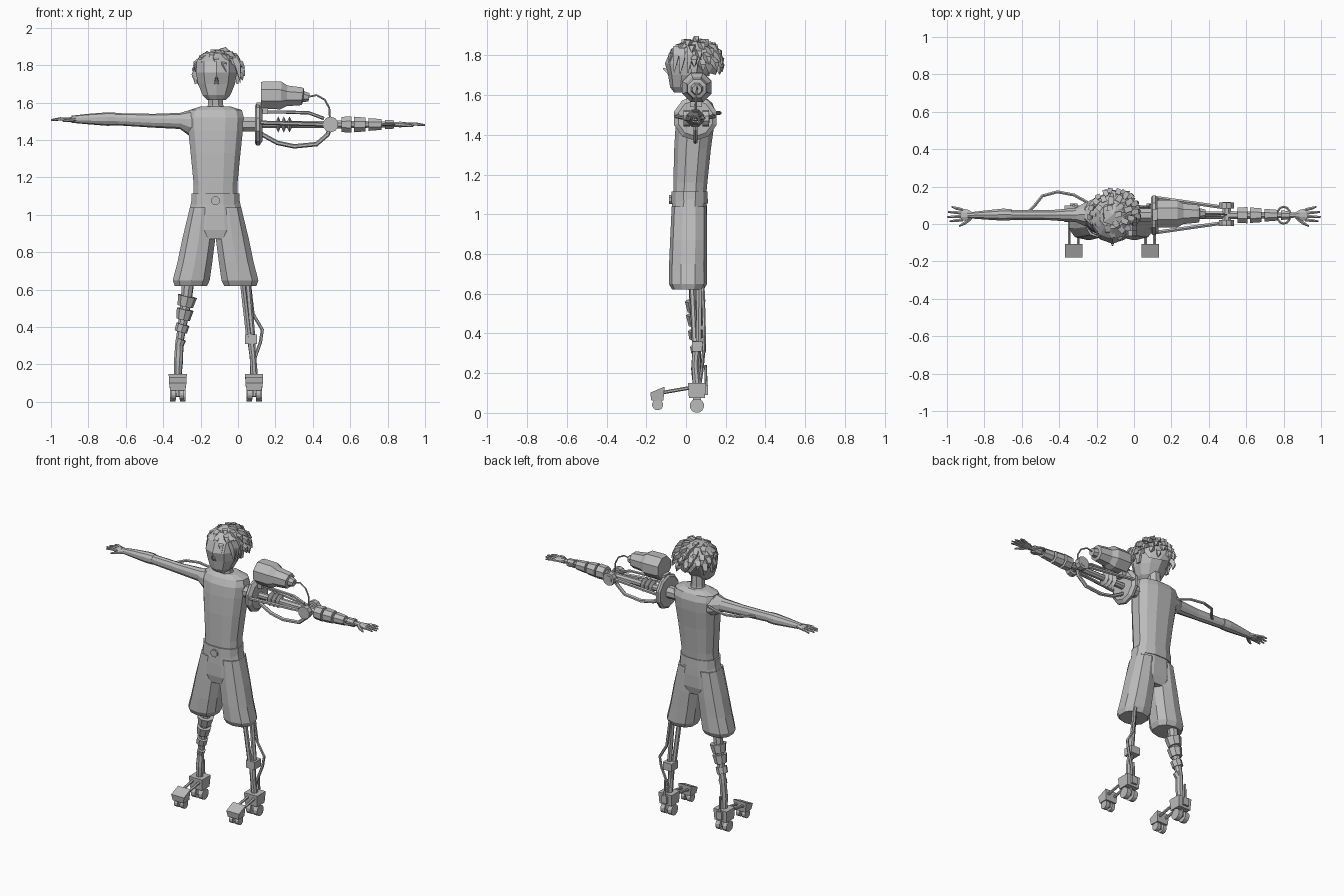
import bpy, bmesh, math, random
from mathutils import Vector, Quaternion

random.seed(4)
grey = bpy.data.materials.new("plain_grey")
grey.diffuse_color = (0.5, 0.5, 0.5, 1)
CX = -0.12                                  # the body's own mid line


def finish(name, bm):
    bmesh.ops.recalc_face_normals(bm, faces=bm.faces)
    me = bpy.data.meshes.new(name)
    bm.to_mesh(me)
    bm.free()
    me.materials.append(grey)
    ob = bpy.data.objects.new(name, me)
    bpy.context.collection.objects.link(ob)
    return ob


def skin(name, rings):
    bm = bmesh.new()
    vs = [[bm.verts.new(p) for p in r] for r in rings]
    n = len(vs[0])
    for a, b in zip(vs, vs[1:]):
        for i in range(n):
            j = (i + 1) % n
            bm.faces.new((a[i], a[j], b[j], b[i]))
    bm.faces.new(vs[0])
    bm.faces.new(vs[-1])
    return finish(name, bm)


def loft(name, rows, n=10, axis='z', power=1.0):
    """Rows are x, y, z and two radii; rings lie across the axis."""
    rings = []
    for x, y, z, ra, rb in rows:
        ring = []
        for i in range(n):
            t = 2 * math.pi * (i + 0.5) / n
            c, s = math.cos(t), math.sin(t)
            c = math.copysign(abs(c) ** power, c) * ra
            s = math.copysign(abs(s) ** power, s) * rb
            ring.append((x + c, y + s, z) if axis == 'z' else (x, y + c, z + s))
        rings.append(ring)
    return skin(name, rings)


def tube(name, pts, r, n=8):
    """Sweep a circle along points; r is one radius or one per point."""
    pts = [Vector(p) for p in pts]
    rs = r if isinstance(r, (list, tuple)) else [r] * len(pts)
    q, old, rings = None, None, []
    for i, p in enumerate(pts):
        t = (pts[min(i + 1, len(pts) - 1)] - pts[max(i - 1, 0)]).normalized()
        q = t.to_track_quat('Z', 'Y') if q is None else old.rotation_difference(t) @ q
        old = t
        rings.append([p + q @ Vector((math.cos(a) * rs[i], math.sin(a) * rs[i], 0))
                      for a in (2 * math.pi * (k + 0.5) / n for k in range(n))])
    return skin(name, rings)


def box(name, lo, hi, taper=1.0):
    lo, hi = Vector(lo), Vector(hi)
    bm = bmesh.new()
    bmesh.ops.create_cube(bm, size=1)
    for v in bm.verts:
        k = taper if v.co.z < 0 else 1
        v.co = (lo + hi) / 2 + Vector((v.co.x * (hi.x - lo.x) * k,
                                       v.co.y * (hi.y - lo.y) * k, v.co.z * (hi.z - lo.z)))
    return finish(name, bm)


# torso, neck and head
loft("torso", [(CX, .018, 1.08, .122, .085), (CX, .022, 1.16, .12, .088),
               (CX, .033, 1.33, .137, .095), (CX, .045, 1.45, .15, .1),
               (CX, .052, 1.52, .155, .098), (CX, .055, 1.56, .145, .08),
               (CX, .055, 1.58, .08, .055)], 12, power=.8)
loft("neck", [(CX, .05, 1.55, .055, .052), (CX, .045, 1.59, .044, .045),
              (CX, .04, 1.66, .044, .045)], 8)
loft("head", [(-.115, -.015, 1.613, .05, .045), (-.115, -.005, 1.64, .078, .075),
              (-.115, .01, 1.70, .104, .1), (-.115, .022, 1.76, .115, .128),
              (-.115, .035, 1.82, .112, .115), (-.115, .045, 1.865, .07, .07)], 10)
tube("nose", [(-.115, -.08, 1.71), (-.115, -.115, 1.735)], [.018, .005], 4)
for s in (-1, 1):
    box("ear", (-.115 + s * .112 - .01, .02, 1.70), (-.115 + s * .112 + .01, .06, 1.76), .6)

# hair: a cap trimmed above the face, with locks sweeping out from the crown
mid = Vector((-.11, .05, 1.765))
bm = bmesh.new()
bmesh.ops.create_icosphere(bm, subdivisions=2, radius=1)
for v in bm.verts:
    v.co = mid + Vector((v.co.x * .12, v.co.y * .122, v.co.z * .12))
low = [v for v in bm.verts if v.co.z < 1.81 - max(0, v.co.y) * .9]
bmesh.ops.delete(bm, geom=low, context='VERTS')
finish("hair_cap", bm)
for k in range(46):
    up = 1 - (k + .5) / 46 * 1.05
    a = k * 2.39996
    side = math.sqrt(1 - up * up)
    n = Vector((math.cos(a) * side, math.sin(a) * side, up))
    if n.y < -.2 and up < .4:
        continue
    down = Vector((n.x * up, n.y * up, -side)) + Vector((.25, .05, 0))
    root = mid + n * .108
    d = (n * .3 + down.normalized() * .9).normalized() * random.uniform(.05, .075)
    tube("hair_lock", [root, root + d * .45 + n * .012, root + d], [.022, .019, .002], 4)
for y, z in ((-.05, 1.80), (-.02, 1.79), (.02, 1.80)):
    tube("side_lock", [(-.02, y, z + .04), (.0, y, z), (.012, y - .01, z - .085)],
         [.02, .022, .002], 4)

# shorts with belt
loft("shorts_hips", [(CX, .018, 1.1, .128, .088), (CX, .016, 1.0, .148, .092),
                     (CX, .014, .92, .16, .092), (CX, .012, .87, .13, .08)], 12, power=.85)
for s in (-1, 1):
    loft("shorts_leg", [(CX + s * .07, .016, 1.04, .07, .088), (CX + s * .09, .013, .87, .092, .093),
                        (CX + s * .11, .01, .75, .097, .095), (CX + s * .13, .01, .65, .103, .096),
                        (CX + s * .132, .01, .62, .09, .08)], 10, power=.85)
loft("belt", [(CX, .018, 1.055, .134, .095), (CX, .018, 1.115, .131, .093)], 12, power=.85)
tube("belt_buckle", [(CX, -.07, 1.075), (CX, -.085, 1.075)], .025, 8)


def hand(s, z):
    loft("palm", [(s * .86, .046, z, .016, .018), (s * .885, .048, z, .03, .014),
                  (s * .925, .05, z, .036, .011)], 8, 'x')
    for y0, y1, tip in ((.022, .015, .985), (.04, .038, 1.0), (.058, .064, .995), (.076, .092, .975)):
        tube("finger", [(s * .915, y0, z), (s * .95, (y0 + y1) / 2, z + .003), (s * tip, y1, z - .003)],
             [.009, .009, .005], 6)
    tube("thumb", [(s * .875, .03, z), (s * .905, .005, z - .004), (s * .935, -.012, z - .008)],
         [.012, .01, .005], 6)


# natural arm with cuff
loft("upper_arm", [(-.2, .055, 1.485, .08, .085), (-.265, .052, 1.492, .065, .066),
                   (-.31, .048, 1.502, .04, .043), (-.45, .047, 1.503, .028, .037),
                   (-.67, .048, 1.512, .027, .032)], 10, 'x')
loft("forearm_cuff", [(-.655, .05, 1.512, .031, .035), (-.70, .05, 1.512, .034, .036),
                      (-.80, .048, 1.512, .025, .028), (-.89, .046, 1.511, .016, .019)], 10, 'x')
hand(-1, 1.51)
tube("arm_hose", [(-.57, .06, 1.5), (-.53, .1, 1.505), (-.49, .15, 1.51), (-.41, .172, 1.51),
                  (-.32, .155, 1.51), (-.24, .11, 1.50)], .009, 6)

# mechanical arm: shoulder plate, beam, rods and discs
AZ, AY = 1.483, .047
tube("shoulder_joint", [(.0, AY, AZ), (.1, AY, AZ)], .04, 8)
tube("shoulder_plate", [(.09, AY, AZ), (.1, AY, AZ), (.115, AY, AZ), (.13, AY, AZ)],
     [.1, .112, .112, .09], 10)
tube("arm_beam", [(.1, AY, AZ), (.5, AY, AZ)], .021, 8)
for i in range(3):
    tube("beam_disc", [(.205 + i * .03, AY, AZ), (.215 + i * .03, AY, AZ),
                       (.225 + i * .03, AY, AZ)], [.025, .046, .025], 8)
for y0, y1 in ((-.045, .005), (.14, .09)):
    tube("side_rod", [(.12, y0, AZ + .01), (.47, y1, AZ)], .011, 6)
tube("upper_rod", [(.12, AY, 1.55), (.24, AY, 1.55), (.38, AY, 1.545), (.46, AY, 1.515)], .009, 6)
tube("lower_hose", [(.12, AY, 1.435), (.21, AY, 1.385), (.30, AY, 1.366), (.42, AY, 1.378),
                    (.48, AY, 1.43), (.49, AY, 1.47)], .012, 6)

# elbow and stepped forearm
tube("elbow_axle", [(.495, -.01, AZ), (.495, .118, AZ)], .025, 8)
for y in (-.012, .083):
    tube("elbow_disc", [(.495, y, AZ), (.495, y + .033, AZ)], .042, 10)
tube("forearm_core", [(.49, AY, AZ), (.88, AY, AZ)], [.024, .014], 8)
for x0, x1, r0, r1 in ((.553, .608, .044, .047), (.62, .682, .045, .04),
                       (.697, .767, .037, .031), (.787, .835, .027, .024)):
    tube("forearm_collar", [(x0, AY, AZ), (x1, AY, AZ)], [r0, r1], 8)
tube("wrist_ring", [(.80 + .036 * math.cos(a), AY + .045 * math.sin(a), AZ)
                    for a in (k * math.pi / 6 for k in range(13))], .007, 6)
hand(1, AZ)

# tank above the arm with feed wire
tube("tank", [(.122, .055, 1.64), (.135, .055, 1.64), (.23, .055, 1.638), (.262, .055, 1.636),
              (.335, .055, 1.634), (.345, .055, 1.632), (.35, .055, 1.632), (.38, .055, 1.628)],
     [.074, .08, .08, .06, .052, .05, .032, .024], 8)
box("tank_mount", (.1, .02, 1.54), (.16, .08, 1.60))
tube("feed_wire", [(.37, .055, 1.63), (.42, .055, 1.64), (.465, .053, 1.615), (.488, .05, 1.57),
                   (.492, .05, 1.50)], .005, 6)

# left leg: core with stacked collars
tube("left_leg_core", [(-.265, .045, .66), (-.277, .047, .54), (-.30, .05, .395), (-.313, .055, .32),
                       (-.318, .05, .22), (-.322, .055, .13)], [.034, .03, .024, .022, .025, .02], 8)
for x, z0, z1, r0, r1 in ((-.276, .51, .565, .042, .052), (-.288, .44, .495, .037, .046),
                          (-.30, .375, .415, .034, .036), (-.308, .305, .335, .024, .026)):
    tube("left_leg_collar", [(x - .006, .05, z0), (x + .006, .046, z1)], [r0, r1], 8)

# right leg: twin struts, knee block and hose
for dx, y in ((-.013, .03), (.016, .068)):
    tube("right_leg_strut", [(.035 + dx, y, .66), (.067 + dx * .7, .055 + (y - .05) * .5, .34)], .015, 6)
tube("right_shin", [(.067, .055, .36), (.08, .045, .24), (.086, .055, .13)], [.022, .018, .022], 8)
box("right_leg_block", (.037, .03, .31), (.102, .1, .36))
tube("right_leg_hose", [(.06, .085, .64), (.08, .09, .47), (.13, .092, .385), (.12, .09, .32),
                        (.085, .08, .22), (.08, .07, .15)], .009, 6)

# wheeled feet
for cx in (-.322, .086):
    box("heel_block", (cx - .049, .01, .075), (cx + .049, .1, .15), .9)
    box("heel_fin", (cx - .02, .09, .09), (cx + .02, .11, .14))
    tube("heel_rod", [(cx, .103, .1), (cx, .098, .24)], .007, 6)
    tube("heel_axle", [(cx - .04, .055, .036), (cx + .04, .055, .036)], .01, 6)
    box("heel_fork", (cx - .008, .035, .03), (cx + .008, .075, .09))
    front = box("toe_block", (cx - .047, -.18, .062), (cx + .047, -.108, .132), .85)
    for v in front.data.vertices:                    # top slopes down to the front
        if v.co.z > .1 and v.co.y < -.15:
            v.co.z -= .03
    box("toe_fork", (cx - .007, -.155, .03), (cx + .007, -.13, .075))
    for s in (-1, 1):
        tube("heel_wheel", [(cx + s * .011, .055, .036), (cx + s * .041, .055, .036)], .036, 12)
        tube("toe_wheel", [(cx + s * .009, -.143, .041), (cx + s * .034, -.143, .041)], .028, 12)
        tube("foot_bar", [(cx + s * .024, -.12, .102), (cx + s * .024, .03, .128)], .009, 6)
